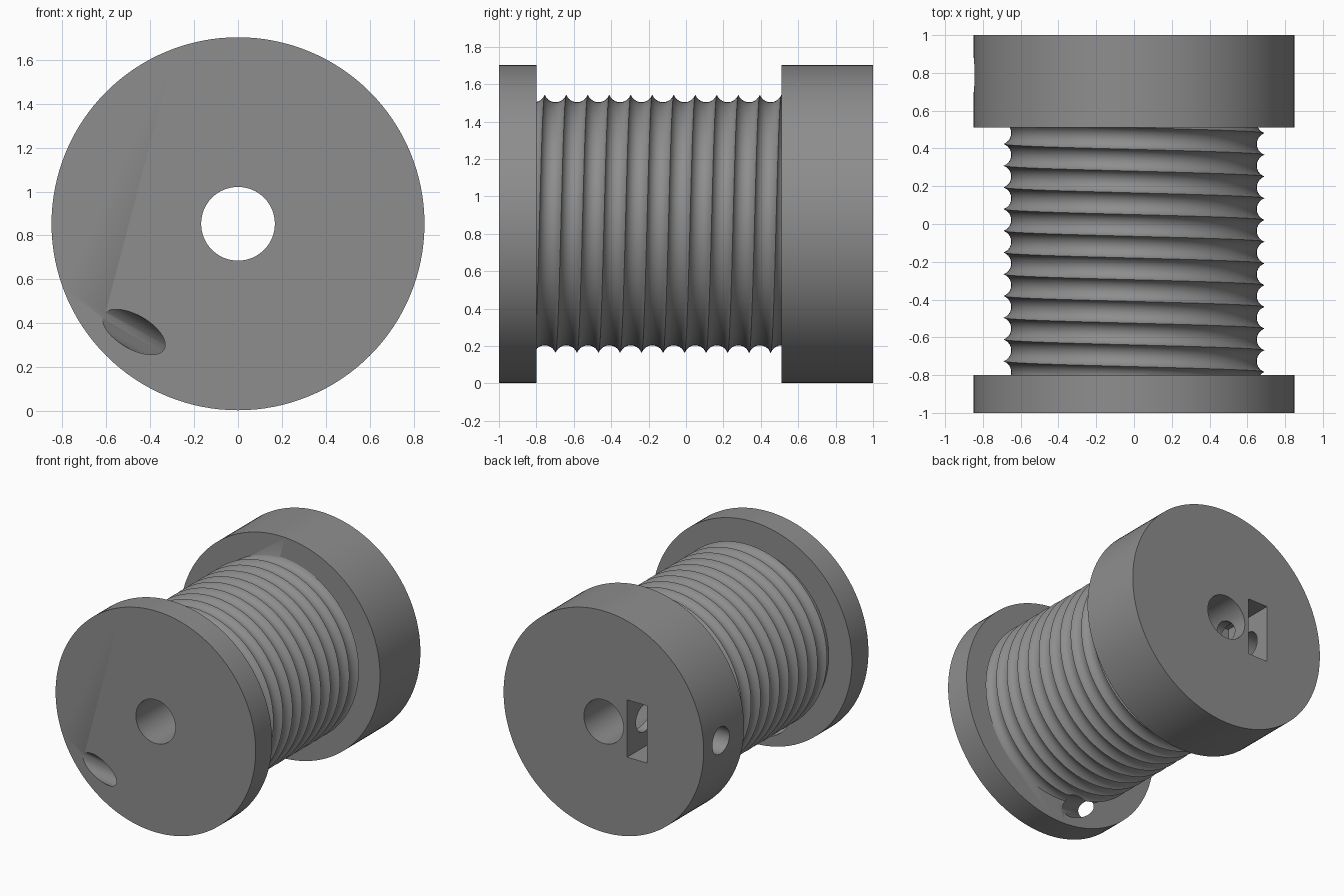
import bpy, bmesh, math
from mathutils import Vector, Matrix

if "Cube" in bpy.data.objects:
    bpy.data.objects.remove(bpy.data.objects["Cube"])

CZ = 0.853                      # height of the spool axis
PITCH, ROOT, CREST = 0.115, 0.65, 0.69
FRONT, BACK = -0.8, 0.51        # inner faces of the two flanges

grey = bpy.data.materials.new("grey")
grey.diffuse_color = (0.27, 0.27, 0.27, 1)
grey.use_nodes = True
grey.node_tree.nodes["Principled BSDF"].inputs["Base Color"].default_value = grey.diffuse_color


def finish(name, bm):
    bmesh.ops.recalc_face_normals(bm, faces=bm.faces[:])
    me = bpy.data.meshes.new(name)
    bm.to_mesh(me)
    bm.free()
    me.materials.append(grey)
    ob = bpy.data.objects.new(name, me)
    bpy.context.collection.objects.link(ob)
    return ob


def cylinder(name, a, b, r, seg=128):
    a, b = Vector(a), Vector(b)
    rot = (b - a).to_track_quat('Z', 'Y').to_matrix().to_4x4()
    bm = bmesh.new()
    bmesh.ops.create_cone(bm, cap_ends=True, segments=seg, radius1=r, radius2=r,
                          depth=(b - a).length,
                          matrix=Matrix.Translation((a + b) / 2) @ rot)
    return finish(name, bm)


def box(name, lo, hi):
    lo, hi = Vector(lo), Vector(hi)
    bm = bmesh.new()
    bmesh.ops.create_cube(bm, size=1, matrix=Matrix.Translation((lo + hi) / 2)
                          @ Matrix.Diagonal((*(hi - lo), 1)))
    return finish(name, bm)


def combine(target, other, operation):
    mod = target.modifiers.new(operation.lower(), 'BOOLEAN')
    mod.operation, mod.solver, mod.object = operation, 'EXACT', other
    bpy.context.view_layer.objects.active = target
    bpy.ops.object.modifier_apply(modifier=mod.name)
    bpy.data.objects.remove(other)


def grooved_drum(seg=128, steps=10, turns=15):
    """Drum with a helical round-bottomed groove, trimmed flat at both ends."""
    half = PITCH / 2
    sag = CREST - ROOT
    rad = (half * half + sag * sag) / (2 * sag)
    arc = math.asin(half / rad)
    profile = []
    for k in range(turns):
        for s in range(steps):
            t = -arc + 2 * arc * s / steps
            profile.append((k * PITCH + half + rad * math.sin(t),
                            ROOT + rad * (1 - math.cos(t))))
    bm = bmesh.new()
    grid = []
    for i in range(seg + 1):
        phi = 2 * math.pi * i / seg
        y0 = 0.395 - 11 * PITCH - PITCH * i / seg
        grid.append([bm.verts.new((r * math.sin(phi), y0 + y, CZ + r * math.cos(phi)))
                     for y, r in profile])
    for a, b in zip(grid, grid[1:]):
        for j in range(len(profile) - 1):
            bm.faces.new((a[j], b[j], b[j + 1], a[j + 1]))
    bmesh.ops.remove_doubles(bm, verts=bm.verts[:], dist=1e-4)
    for y, n in ((FRONT - 0.03, -1), (BACK + 0.03, 1)):
        cut = bmesh.ops.bisect_plane(bm, geom=bm.verts[:] + bm.edges[:] + bm.faces[:],
                                     plane_co=(0, y, 0), plane_no=(0, n, 0),
                                     clear_outer=True)
        rim = [e for e in cut['geom_cut'] if isinstance(e, bmesh.types.BMEdge)]
        bmesh.ops.edgeloop_fill(bm, edges=rim)
    return finish("spool", bm)


# Grooved drum joined to the thin front flange and the thick back flange
spool = grooved_drum()
combine(spool, cylinder("front_flange", (0, -1, CZ), (0, FRONT, CZ), 0.85), 'UNION')
combine(spool, cylinder("back_flange", (0, BACK, CZ), (0, 1, CZ), 0.85), 'UNION')

# Shaft bore
combine(spool, cylinder("bore", (0, -1.2, CZ), (0, 1.2, CZ), 0.168, 64), 'DIFFERENCE')

# Slanted cord hole, tangent to the drum, through the front flange
entry = Vector((-0.475, -1, 0.36))
slant = Vector((0.87 * 1.8, 1, -0.5 * 1.8))
combine(spool, cylinder("cord_hole", entry - slant * 0.3, entry + slant * 0.5, 0.077, 48),
        'DIFFERENCE')

# Nut slot in the back face and set screw hole from the side to the bore
combine(spool, box("nut_slot", (-0.37, 0.58, CZ - 0.22), (-0.2, 1.1, CZ + 0.22)), 'DIFFERENCE')
combine(spool, cylinder("screw_hole", (-1, 0.79, CZ), (0, 0.79, CZ), 0.103, 48), 'DIFFERENCE')

# Smooth shading with sharp edges kept
bpy.ops.object.select_all(action='DESELECT')
spool.select_set(True)
bpy.context.view_layer.objects.active = spool
bpy.ops.object.shade_smooth_by_angle(angle=math.radians(30))
